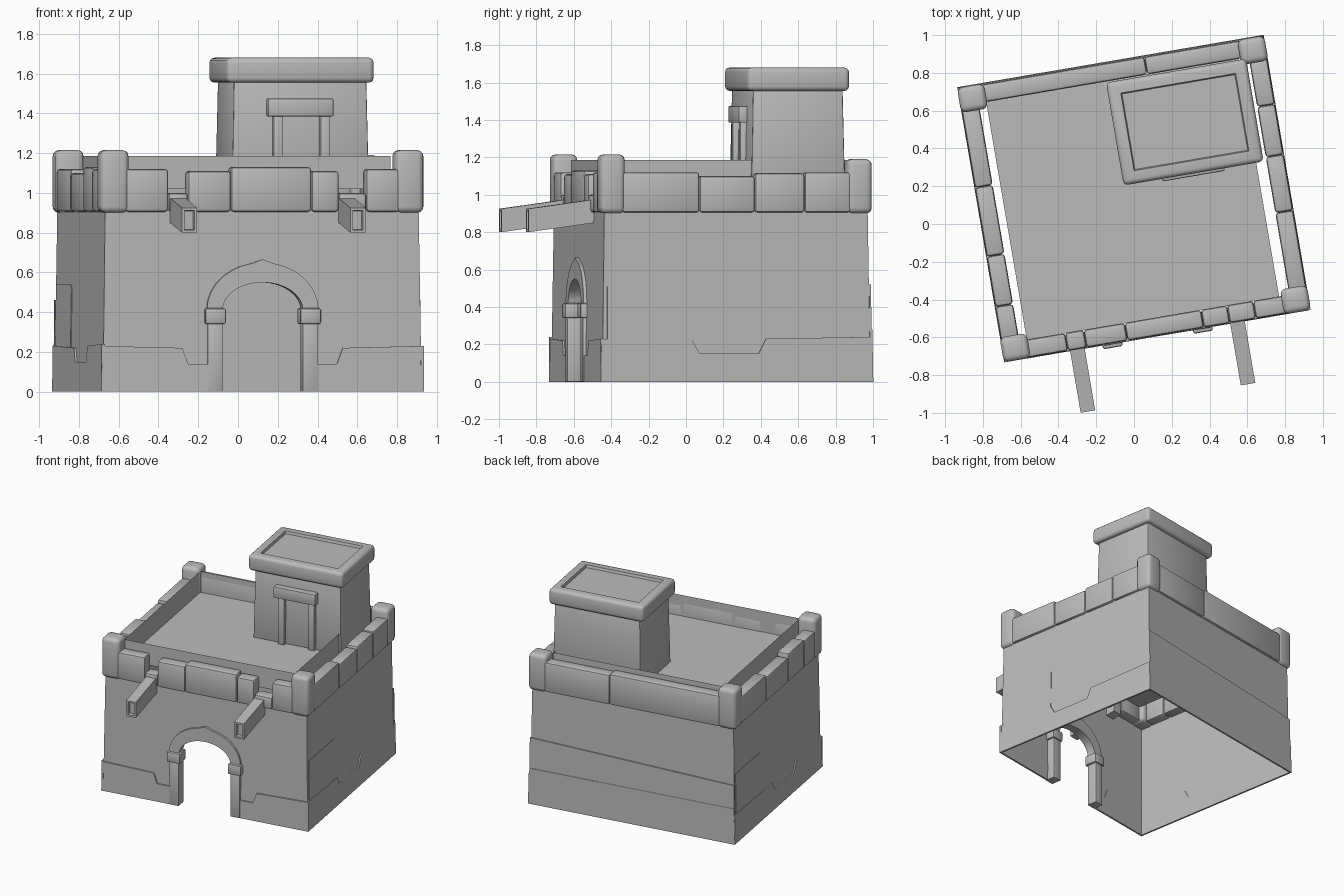
import bpy, bmesh
from math import sin, cos, pi, radians
from mathutils import Matrix, Vector

cube = bpy.data.objects.get("Cube")
if cube:
    bpy.data.objects.remove(cube)

# The whole building stands turned a little on its plot
PLACE = Matrix.Translation((0, 0.1325, 0)) @ Matrix.Rotation(radians(9.7), 4, 'Z')
HX, HY, LEAN = 0.813, 0.727, 0.014
SIDES = {
    "front": (Vector((1, 0, 0)), Vector((0, -1, 0)), HY),
    "right": (Vector((0, 1, 0)), Vector((1, 0, 0)), HX),
    "back": (Vector((-1, 0, 0)), Vector((0, 1, 0)), HY),
    "left": (Vector((0, -1, 0)), Vector((-1, 0, 0)), HX),
}

stone = bpy.data.materials.new("grey stone")
stone.use_nodes = True
GREY = (0.5, 0.5, 0.5, 1)
stone.diffuse_color = GREY
stone.node_tree.nodes["Principled BSDF"].inputs["Base Color"].default_value = GREY
parts = []


def finish(name, bm):
    bm.transform(PLACE)
    mesh = bpy.data.meshes.new(name)
    bm.to_mesh(mesh)
    bm.free()
    mesh.materials.append(stone)
    ob = bpy.data.objects.new(name, mesh)
    bpy.context.collection.objects.link(ob)
    parts.append(ob)
    return ob


def box(name, x, y, z, bevel=0.0, flare=0.0, segments=2, recess=None):
    """Box between ranges; flare widens the foot, recess sinks a panel in the top."""
    bm = bmesh.new()
    bmesh.ops.create_cube(bm, size=1)
    for v in bm.verts:
        grow = flare if v.co.z < 0 else 0
        sx, sy = (1 if v.co.x > 0 else -1), (1 if v.co.y > 0 else -1)
        v.co = (x[v.co.x > 0] + sx * grow, y[v.co.y > 0] + sy * grow, z[v.co.z > 0])
    if bevel:
        bmesh.ops.bevel(bm, geom=bm.edges[:], offset=bevel, segments=segments,
                        profile=0.5, affect='EDGES')
    if recess:
        bm.normal_update()
        top = max(bm.faces, key=lambda f: f.calc_center_median().z)
        bmesh.ops.inset_individual(bm, faces=[top], thickness=recess[0])
        bmesh.ops.inset_individual(bm, faces=[top], thickness=0.008, depth=-recess[1])
    return finish(name, bm)


def plate(name, side, outline, inner=0.0, outer=None):
    """Outline of (along, height) on a leaning wall; a sheet, or a slab if outer is given."""
    along, out, half = SIDES[side]
    bm = bmesh.new()

    def ring(depth):
        return [bm.verts.new(along * a + out * (half - LEAN * z + depth) + Vector((0, 0, z)))
                for a, z in outline]
    low = ring(inner)
    if outer is None:
        bm.faces.new(low)
    else:
        high = ring(outer)
        bm.faces.new(high)
        bm.faces.new(low[::-1])
        n = len(low)
        for i in range(n):
            j = (i + 1) % n
            bm.faces.new((low[i], low[j], high[j], high[i]))
        bmesh.ops.recalc_face_normals(bm, faces=bm.faces[:])
    return finish(name, bm)


def arc(rx, rz, spring, tip=0.0, n=16):
    pts = []
    for i in range(n + 1):
        t = pi * i / n
        pts.append((-rx * cos(t), spring + rz * sin(t) + (tip if i == n // 2 else 0)))
    return pts


# Thin open-bottomed walls, with the gate cut out of the front one
TOP = 0.96
hx, hy = HX - LEAN * TOP, HY - LEAN * TOP
gate = arc(0.205, 0.14, 0.41)
plate("front_wall", "front", [(-HX, 0), (-0.205, 0)] + gate
      + [(0.205, 0), (HX, 0), (hx, TOP), (-hx, TOP)])
for side, w, wt in (("right", HY, hy), ("back", HX, hx), ("left", HY, hy)):
    plate(side + "_wall", side, [(-w, 0), (w, 0), (wt, TOP), (-wt, TOP)])

# Raised plinths with stepped upper edges
E = 0.01
for s in (-1, 1):
    pts = [(s * a, z) for a, z in ((HX + E, 0), (HX + E, 0.23), (0.41, 0.22),
                                   (0.38, 0.14), (0.27, 0.14), (0.27, 0))]
    plate("front_plinth", "front", pts, -0.004, E)
for side, c in (("right", -0.04), ("left", 0.1)):
    dip = [(c + 0.2, 0.23), (c + 0.16, 0.15), (c - 0.16, 0.15), (c - 0.2, 0.22)]
    plate(side + "_plinth", side, [(-HY - E, 0), (HY + E, 0), (HY + E, 0.24)] + dip
          + [(-HY - E, 0.23)], -0.004, E)
    plate(side + "_plaster", side, [(-0.7, 0.2), (-0.24, 0.2), (-0.24, 0.52),
                                    (-0.28, 0.54), (-0.7, 0.54)], -0.002, 0.004)
plate("back_plinth", "back", [(-HX - E, 0), (HX + E, 0), (HX, 0.28), (-HX, 0.28)], 0, 0.014)
plate("back_course", "back", [(-HX, 0), (HX, 0), (HX, 0.46), (-HX, 0.52)], 0, 0.01)

# Gate surround
plate("gate_arch", "front", arc(0.285, 0.24, 0.41, 0.015) + arc(0.205, 0.14, 0.41)[::-1],
      -0.05, 0.018)
for s in (-1, 1):
    def span(a, b):
        return sorted((s * a, s * b))
    box("gate_jamb", span(0.205, 0.28), (-0.742, -0.66), (0, 0.36), 0.004)
    box("gate_capital", span(0.19, 0.295), (-0.757, -0.65), (0.34, 0.42), 0.01)

# Parapet: rounded blocks of differing height along each side (start, end, top)
OX, OY, T, FOOT = 0.82, 0.733, 0.095, 0.905
runs = {
    "front": [(-0.7, -0.48, 1.12), (-0.48, -0.38, 1.0), (-0.38, -0.16, 1.11), (-0.16, 0.25, 1.13),
              (0.25, 0.39, 1.11), (0.39, 0.53, 1.0), (0.53, 0.7, 1.12)],
    "right": [(-0.62, -0.2, 1.12), (-0.2, 0.1, 1.1), (0.1, 0.37, 1.115), (0.37, 0.62, 1.12)],
    "back": [(-0.7, -0.18, 1.14), (-0.18, 0.7, 1.15)],
    "left": [(-0.62, -0.2, 1.12), (-0.2, 0.17, 1.1), (0.17, 0.44, 1.13), (0.44, 0.62, 1.12)],
}
for side, run in runs.items():
    along, out, half = SIDES[side]
    edge = OX if side in ("left", "right") else OY
    for a, b, top in run:
        p = along * a + out * edge
        q = along * b + out * (edge - T)
        box(side + "_parapet_block", sorted((p.x, q.x)), sorted((p.y, q.y)), (FOOT, top), 0.016)

# Corner posts
for sx in (-1, 1):
    for sy in (-1, 1):
        box("corner_post", sorted((sx * (OX + 0.005), sx * (OX - 0.14))),
            sorted((sy * (OY + 0.004), sy * (OY - 0.13))),
            (FOOT - 0.005, 1.215 if sy < 0 or sx < 0 else 1.19), 0.03, segments=3)

# Roof terrace: floor with thin upstanding sides
bm = bmesh.new()
corners = [(-0.685, -0.64), (0.67, -0.64), (0.67, 0.64), (-0.685, 0.64)]
base = [bm.verts.new((x, y, 1.02)) for x, y in corners]
rim = [bm.verts.new((x, y, 1.185)) for x, y in corners]
bm.faces.new(base)
for i in range(4):
    j = (i + 1) % 4
    bm.faces.new((base[j], base[i], rim[i], rim[j]))
finish("roof_terrace", bm)

# Tower with heavy cap and a framed doorway
box("tower", (0.0, 0.675), (0.115, 0.6), (1.02, 1.6), 0.008, flare=0.012)
box("tower_cap", (-0.042, 0.71), (0.08, 0.632), (1.555, 1.68), 0.025, segments=3,
    recess=(0.06, 0.02))
box("tower_lintel", (0.165, 0.5), (0.066, 0.125), (1.385, 1.475), 0.008)
for x in (0.195, 0.435):
    box("tower_jamb", (x, x + 0.05), (0.078, 0.125), (1.02, 1.4), 0.005)

# Projecting beams, sloping down outwards, with hollow ends
for x in (-0.43, 0.43):
    bm = bmesh.new()
    bmesh.ops.create_cube(bm, size=1)
    for v in bm.verts:
        tip = v.co.y < 0
        drop = 0.0 if tip else 0.06
        v.co = (x + v.co.x * 0.078, -1.068 if tip else -0.64,
                (0.925 if v.co.z > 0 else 0.8) + drop)
    bm.normal_update()
    end = min(bm.faces, key=lambda f: f.calc_center_median().y)
    bmesh.ops.inset_individual(bm, faces=[end], thickness=0.02)
    bmesh.ops.inset_individual(bm, faces=[end], thickness=0.002, depth=-0.03)
    finish("roof_beam", bm)

# Smooth the rounded edges, keep the creases
bpy.ops.object.select_all(action='DESELECT')
for ob in parts:
    ob.select_set(True)
bpy.context.view_layer.objects.active = parts[0]
bpy.ops.object.shade_smooth_by_angle(angle=radians(35))
